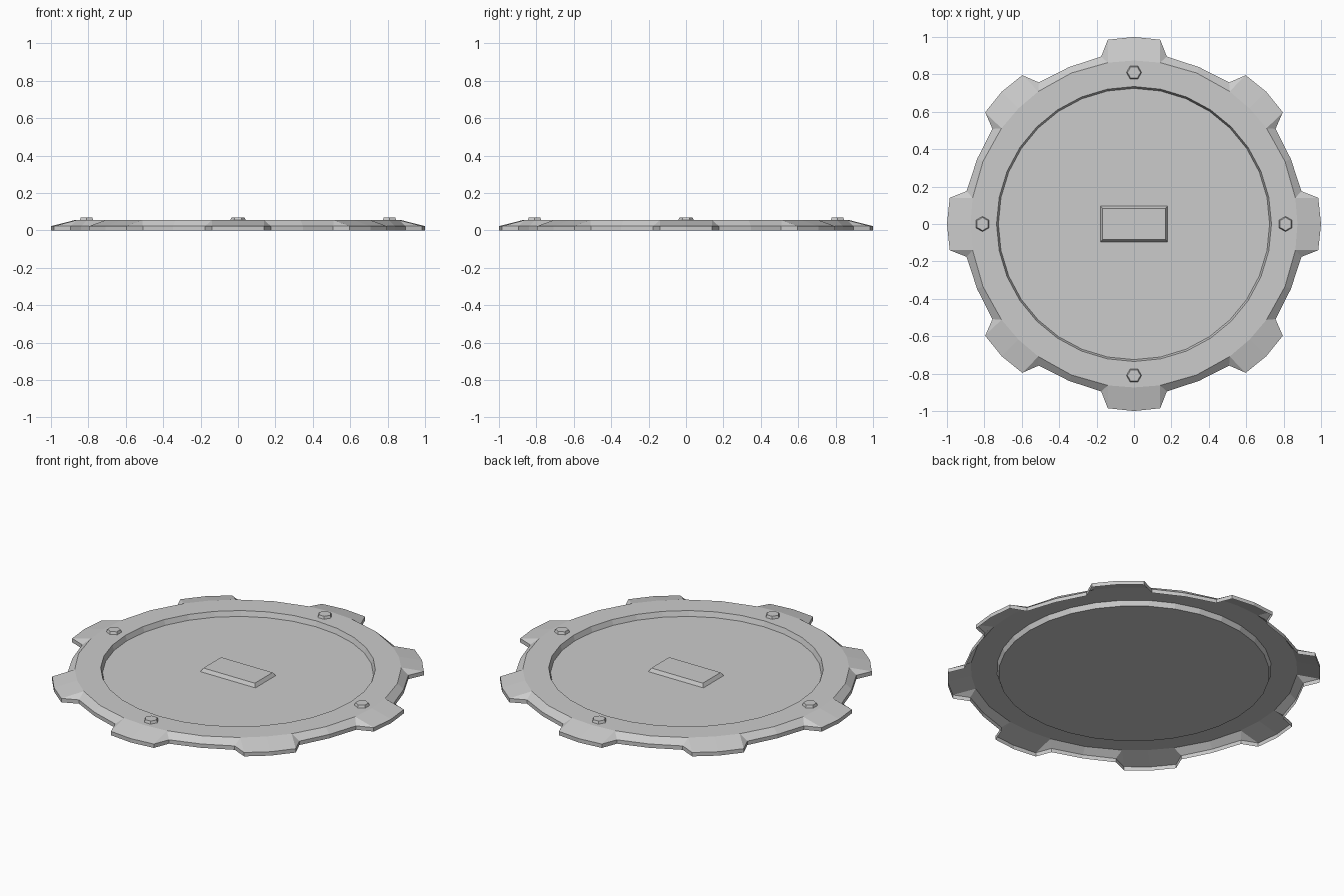
import bpy, bmesh
from math import radians, sin, cos

cube = bpy.data.objects.get("Cube")
if cube:
    bpy.data.objects.remove(cube)

# Heights of the pressed shell
RIM_Z, EDGE_Z, FLOOR_Z = 0.055, 0.023, 0.025

grey = bpy.data.materials.new("plain_grey")
grey.use_nodes = True
grey.diffuse_color = (0.6, 0.6, 0.6, 1)
bsdf = grey.node_tree.nodes["Principled BSDF"]
bsdf.inputs["Base Color"].default_value = grey.diffuse_color


def finish(name, bm):
    mesh = bpy.data.meshes.new(name)
    bm.to_mesh(mesh)
    bm.free()
    mesh.materials.append(grey)
    obj = bpy.data.objects.new(name, mesh)
    bpy.context.collection.objects.link(obj)
    return obj


def polar(bm, r, degrees, z):
    a = radians(degrees)
    return bm.verts.new((r * cos(a), r * sin(a), z))


def bridge(bm, lower, upper):
    n = len(lower)
    for i in range(n):
        j = (i + 1) % n
        bm.faces.new((lower[i], lower[j], upper[j], upper[i]))


# Dished cover: floor, inner wall and flat rim
bm = bmesh.new()
step = 11.25
floor = [polar(bm, 0.725, i * step, FLOOR_Z) for i in range(32)]
wall = [polar(bm, 0.735, i * step, RIM_Z) for i in range(32)]
rim, body = [], []
for t in range(8):
    for a in (-9.2, 0, 9.2, 22.5):
        rim.append(polar(bm, 0.874, t * 45 + a, RIM_Z))
bm.faces.new(floor)
bridge(bm, wall, floor)
# Rim ring: the wall has the same vertex count, starting one step earlier
bridge(bm, rim, wall[-1:] + wall[:-1])

# Sloped edge, alternating teeth and plain gaps, with a vertical skirt
roots = []
for t in range(8):
    c = t * 45
    pairs = []
    for r, a in ((0.912, -11.1), (0.995, -8.1), (1.0, 0), (0.995, 8.1),
                 (0.912, 11.1), (0.908, 22.5)):
        pairs.append((polar(bm, r, c + a, EDGE_Z), polar(bm, r, c + a, 0)))
    roots.append(pairs)
for t in range(8):
    edge = roots[t] + roots[(t + 1) % 8][:1]
    top = [rim[(4 * t + k) % 32] for k in range(5)]
    e = [p[0] for p in edge]
    for face in ((e[0], e[1], top[0]), (e[1], e[2], top[1], top[0]),
                 (e[2], e[3], top[2], top[1]), (e[3], e[4], top[2]),
                 (e[4], e[5], top[3], top[2]), (e[5], e[6], top[4], top[3])):
        bm.faces.new(face)
    for (a, a_low), (b, b_low) in zip(edge, edge[1:]):
        bm.faces.new((a_low, b_low, b, a))
finish("toothed_cover", bm)

# Raised plate with slanted sides in the middle of the floor
bm = bmesh.new()
loops = []
for x, y, z in ((0.18, 0.095, FLOOR_Z), (0.168, 0.083, FLOOR_Z + 0.02)):
    loops.append([bm.verts.new((sx * x, sy * y, z))
                  for sx, sy in ((-1, -1), (1, -1), (1, 1), (-1, 1))])
bridge(bm, *loops)
bm.faces.new(loops[1])
finish("centre_plate", bm)

# Four hexagonal bolt heads on the rim
for i, side in enumerate(("left", "back", "right", "front")):
    bm = bmesh.new()
    base = [polar(bm, 0.041, 30 + k * 60, 0) for k in range(6)]
    head = [polar(bm, 0.035, 30 + k * 60, 0.015) for k in range(6)]
    bridge(bm, base, head)
    bm.faces.new(head)
    bolt = finish("bolt_" + side, bm)
    a = radians(90 * i)
    bolt.location = (0.81 * cos(a), 0.81 * sin(a), RIM_Z)
    bolt.rotation_euler.z = a
